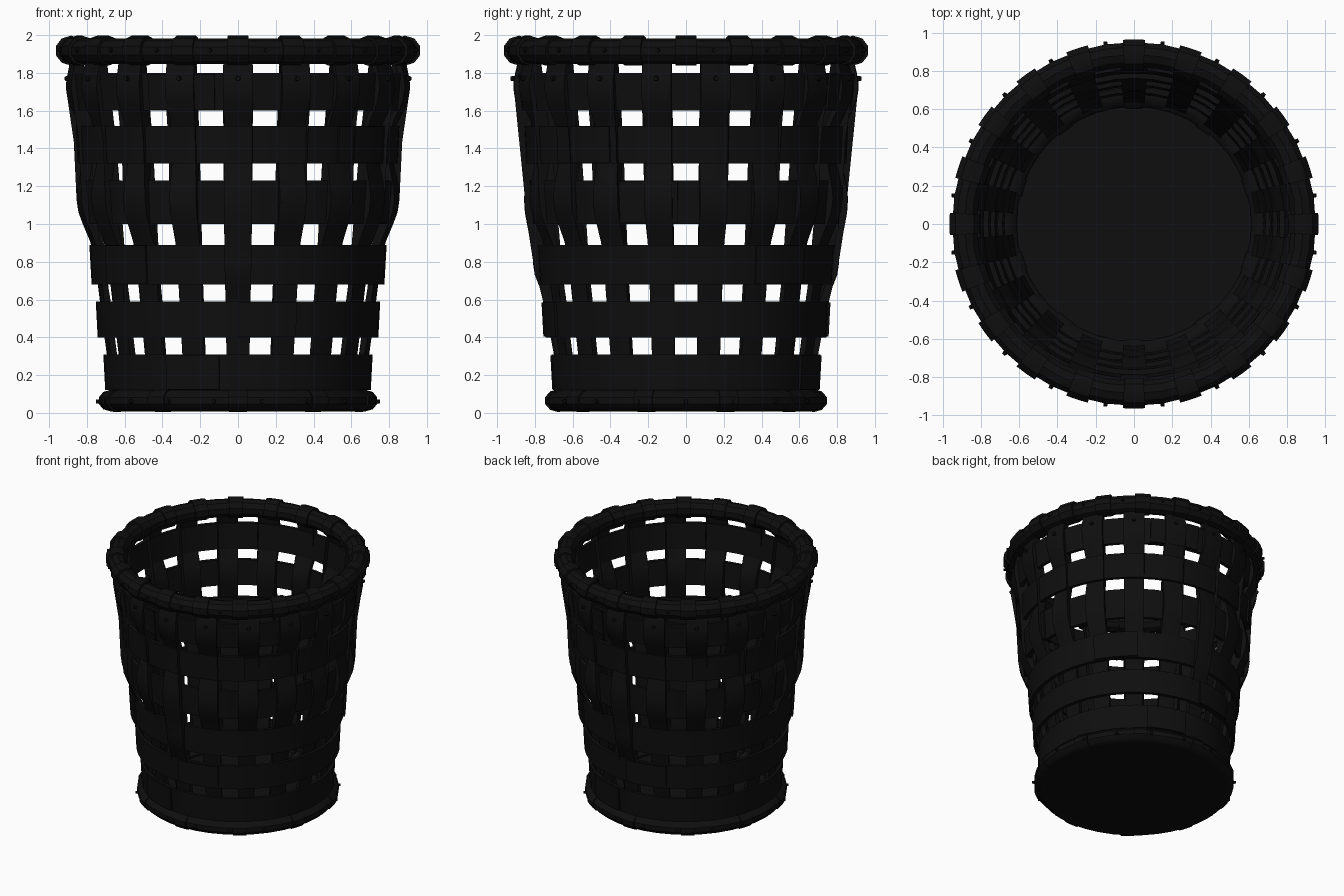
import bpy
import bmesh
from math import sin, cos, pi, radians
from mathutils import Matrix

if "Cube" in bpy.data.objects:
    bpy.data.objects.remove(bpy.data.objects["Cube"], do_unlink=True)

wood = bpy.data.materials.new("charred_wood")
wood.use_nodes = True
wood.diffuse_color = (0.0045, 0.0045, 0.0045, 1)
wood.node_tree.nodes["Principled BSDF"].inputs["Base Color"].default_value = wood.diffuse_color


def finish(name, bm):
    """Turn a bmesh into a shaded object."""
    bmesh.ops.recalc_face_normals(bm, faces=bm.faces)
    mesh = bpy.data.meshes.new(name)
    bm.to_mesh(mesh)
    bm.free()
    mesh.materials.append(wood)
    ob = bpy.data.objects.new(name, mesh)
    bpy.context.collection.objects.link(ob)
    bpy.ops.object.select_all(action="DESELECT")
    ob.select_set(True)
    bpy.context.view_layer.objects.active = ob
    bpy.ops.object.shade_smooth_by_angle(angle=radians(35))
    return ob


def sweep(name, profile, width=360, steps=40):
    """Sweep a closed (radius, height) profile round z, centred on the front."""
    bm = bmesh.new()
    full = width == 360
    rings = []
    for i in range(steps if full else steps + 1):
        a = radians(width) * (i / steps - 0.5)
        rings.append([bm.verts.new((r * sin(a), -r * cos(a), z)) for r, z in profile])
    n = len(profile)
    for i in range(steps):
        p, q = rings[i], rings[(i + 1) % len(rings)]
        for j in range(n):
            k = (j + 1) % n
            bm.faces.new((p[j], p[k], q[k], q[j]))
    if not full:
        caps = [bm.faces.new(rings[0]), bm.faces.new(rings[-1])]
        bmesh.ops.triangulate(bm, faces=caps)
    return finish(name, bm)


def repeat(ob, name, angles):
    """Linked copies of a part round the basket; the first reuses the part."""
    for i, a in enumerate(angles):
        copy = ob if i == 0 else ob.copy()
        if i:
            bpy.context.collection.objects.link(copy)
        copy.name = f"{name}_{i + 1}"
        copy.rotation_euler.z = radians(a)


def oval(r, z, half_w, half_h, n=10):
    return [(r + half_w * cos(2 * pi * (i + 0.5) / n), z + half_h * sin(2 * pi * (i + 0.5) / n))
            for i in range(n)]


def strip(path, thick):
    t = thick / 2
    return [(r + t, z) for r, z in path] + [(r - t, z) for r, z in reversed(path)]


def eased(points, steps=5):
    """Weave path: cosine easing between in and out positions."""
    path = []
    for (r0, z0), (r1, z1) in zip(points, points[1:]):
        for i in range(steps):
            t = i / steps
            e = (1 - cos(pi * t)) / 2
            path.append((r0 + (r1 - r0) * e, z0 + (z1 - z0) * t))
    return path + [points[-1]]


# Upright slats, woven in and out of the hoops
weave = [(0.64, 0.04), (0.67, 0.22), (0.705, 0.5), (0.74, 0.79),
         (0.843, 1.13), (0.80, 1.42), (0.90, 1.72), (0.87, 1.92)]
outer = [(0.795, z) if z == 0.79 else (r, z) for r, z in weave]
slat = sweep("slat", strip(eased(weave), 0.03), 10, 3)
repeat(slat, "slat", [i * 20 for i in range(18) if i % 9])
outer_slat = sweep("outer_slat", strip(eased(outer), 0.03), 10, 3)
repeat(outer_slat, "outer_slat", [0, 180])

# Flat hoops: bottom, top, bottom radius, top radius, joint angle
hoops = [(0.12, 0.31, 0.69, 0.70, -20), (0.40, 0.59, 0.73, 0.74, 12),
         (0.68, 0.89, 0.762, 0.774, 130), (1.00, 1.23, 0.80, 0.818, 75),
         (1.32, 1.52, 0.836, 0.846, 50), (1.60, 1.80, 0.86, 0.88, 160)]
for i, (z0, z1, r0, r1, joint) in enumerate(hoops):
    sweep(f"hoop_{i + 1}", strip([(r0, z0), (r1, z1)], 0.026), steps=48)
    # Overlapping end of the hoop strip
    lap = sweep("lap", strip([(r0 + 0.015, z0 + 0.005), (r1 + 0.015, z1 - 0.005)], 0.02), 24, 6)
    repeat(lap, f"hoop_{i + 1}_lap", [joint, joint + 180])

# Rolled rim with binding wraps
sweep("rim", oval(0.885, 1.915, 0.068, 0.068))
wrap = sweep("rim_wrap", oval(0.885, 1.918, 0.083, 0.079), 7, 2)
repeat(wrap, "rim_wrap", [i * 18 for i in range(20)])

# Rolled foot with binding wraps
sweep("foot", oval(0.675, 0.065, 0.065, 0.057))
foot_wrap = sweep("foot_wrap", oval(0.675, 0.065, 0.074, 0.061), 8, 2)
repeat(foot_wrap, "foot_wrap", [i * 36 for i in range(10)])

# Solid floor
bm = bmesh.new()
bmesh.ops.create_cone(bm, cap_ends=True, segments=40, radius1=0.68, radius2=0.66, depth=0.06,
                      matrix=Matrix.Translation((0, 0, 0.04)))
finish("floor", bm)


def nails(name, r, z, size, angles):
    """Short pegs pointing outwards."""
    bm = bmesh.new()
    bmesh.ops.create_cone(bm, cap_ends=True, segments=8, radius1=size, radius2=size * 0.7, depth=0.03,
                          matrix=Matrix.Translation((0, -r, z)) @ Matrix.Rotation(pi / 2, 4, "X"))
    repeat(finish(name, bm), name, angles)


nails("slat_nail", 0.915, 1.77, 0.016, range(0, 360, 20))
nails("foot_nail", 0.737, 0.06, 0.014, range(10, 360, 20))
nails("rim_nail", 0.95, 1.92, 0.014, range(9, 360, 18))
